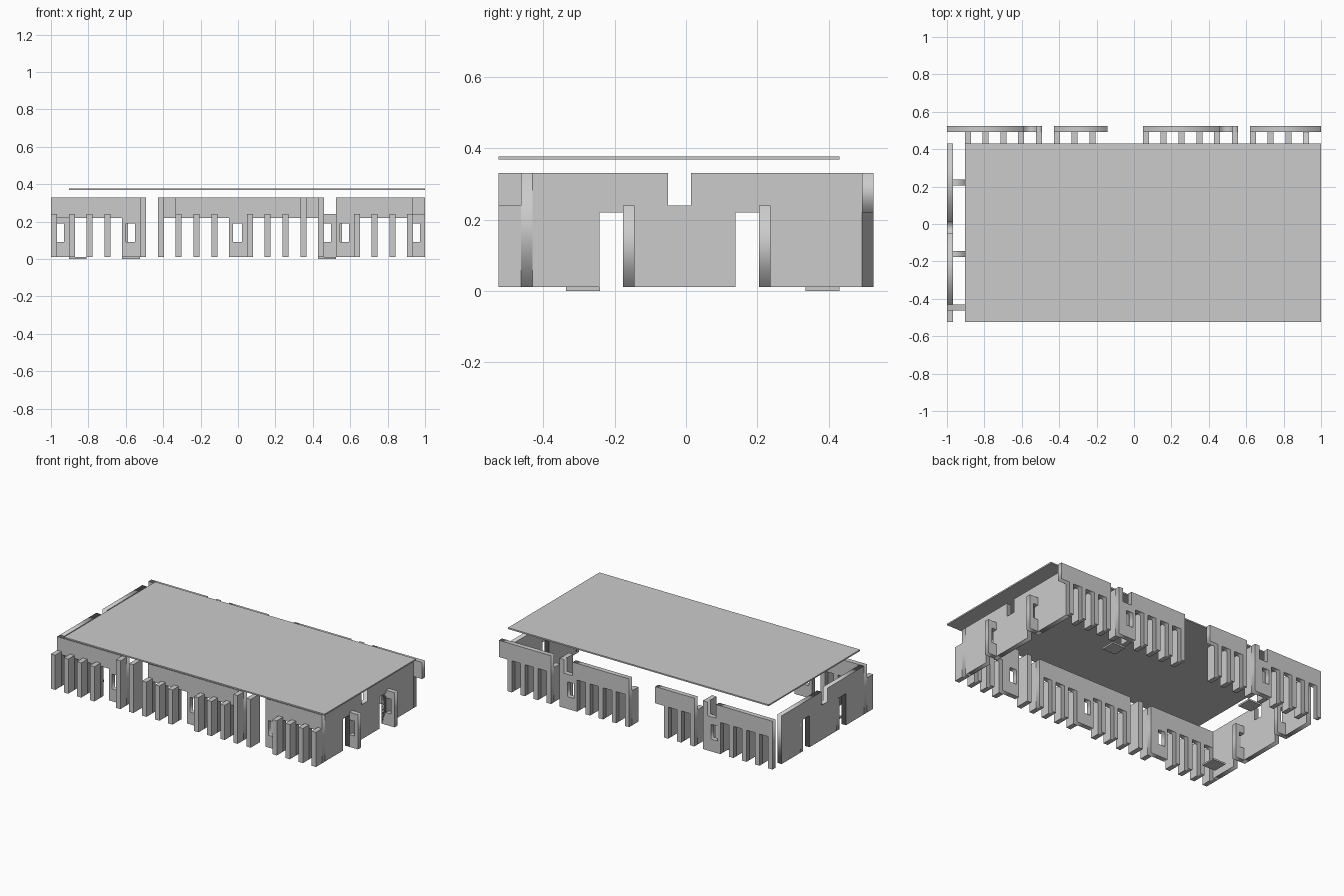
import bpy, bmesh
from mathutils import Matrix

if "Cube" in bpy.data.objects:
    bpy.data.objects.remove(bpy.data.objects["Cube"])

P = 2 / 21            # grid pitch shared by fins, openings and windows
W = 0.032             # wall and fin thickness
Z0, Z_OPEN, Z_FIN, Z_TOP = 0.011, 0.22, 0.24, 0.33


def gx(k):
    return -1 + P * k


def box(name, x, y, z):
    bm = bmesh.new()
    size = Matrix.Diagonal((x[1] - x[0], y[1] - y[0], z[1] - z[0], 1))
    mid = Matrix.Translation(((x[0] + x[1]) / 2, (y[0] + y[1]) / 2, (z[0] + z[1]) / 2))
    bmesh.ops.create_cube(bm, size=1, matrix=mid @ size)
    me = bpy.data.meshes.new(name)
    bm.to_mesh(me)
    bm.free()
    bpy.context.collection.objects.link(bpy.data.objects.new(name, me))


def rect(a, b, c, d):
    return [(a, c), (b, c), (b, d), (a, d)]


def window(a):
    return rect(a + 0.021, a + 0.069, 0.092, 0.19)


def panel(name, loops, axis, pos):
    """Upright panel: outline plus holes, running along an axis, from pos to pos + W."""
    cu = bpy.data.curves.new(name, 'CURVE')
    cu.dimensions = '2D'
    cu.fill_mode = 'BOTH'
    cu.extrude = W / 2
    for pts in loops:
        s = cu.splines.new('POLY')
        s.points.add(len(pts) - 1)
        for p, (u, v) in zip(s.points, pts):
            p.co = (u, v, 0, 1)
        s.use_cyclic_u = True
    tmp = bpy.data.objects.new(name + "_tmp", cu)
    bpy.context.collection.objects.link(tmp)
    dg = bpy.context.evaluated_depsgraph_get()
    me = bpy.data.meshes.new_from_object(tmp.evaluated_get(dg))
    bpy.data.objects.remove(tmp)
    bpy.data.curves.remove(cu)
    for v in me.vertices:
        u, h, w = v.co
        w += pos + W / 2
        v.co = (u, w, h) if axis == 'x' else (w, u, h)
    bm = bmesh.new()
    bm.from_mesh(me)
    bmesh.ops.remove_doubles(bm, verts=bm.verts, dist=1e-5)
    bmesh.ops.recalc_face_normals(bm, faces=bm.faces)
    bm.to_mesh(me)
    bm.free()
    me.name = name
    bpy.context.collection.objects.link(bpy.data.objects.new(name, me))


def outline(a, b, openings, notch=None):
    """Wall outline with doorways cut from below and one notch cut from above."""
    pts = [(a, Z0)]
    for c, d in openings:
        pts += [(c, Z0), (c, Z_OPEN), (d, Z_OPEN)]
        if d < b - 1e-4:
            pts.append((d, Z0))
    if not openings or openings[-1][1] < b - 1e-4:
        pts.append((b, Z0))
    pts.append((b, Z_TOP))
    if notch:
        c, d = notch
        pts += [(d, Z_TOP), (d, Z_FIN), (c, Z_FIN), (c, Z_TOP)]
    return pts + [(a, Z_TOP)]


def section(name, y, a, b, cells, solid=None, notched=False):
    """One stretch of facade with doorways in the listed grid cells."""
    notch = (gx(solid) + W, gx(solid + 1)) if notched else None
    loops = [outline(a, b, [(gx(k) + W, gx(k + 1)) for k in cells], notch)]
    if solid is not None:
        loops.append(window(gx(solid)))
    panel(name, loops, 'x', y)


def fins(name, y, low, tall):
    for k in low + tall:
        top = Z_TOP if k in tall else Z_FIN
        box(f"{name}_{k}", (gx(k), gx(k) + W), (y, y + P - W), (Z0, top))


YF, YB = -0.525, 0.525 - P   # outer fin faces of front and back facades

# front facade
yw = YF + P - W
section("front_wall_left", yw, gx(0), gx(5) + W, [0, 1, 2, 3], 4)
section("front_wall_middle", yw, gx(7), gx(14) + W, [7, 8, 9, 11, 12, 13], 10)
section("front_wall_right", yw, gx(16), gx(20) + W, [17, 18, 19], 16)
fins("front_fin", YF, [0, 1, 2, 3, 7, 8, 9, 11, 12, 13, 17, 18, 19, 20], [5, 14])
for k in (6, 15):
    box(f"front_post_{k}", (gx(k), gx(k) + W), (YF, YF + P), (Z0, Z_TOP))

# back facade
yw = YB + P - W
section("back_wall_a", yw, gx(0), gx(5) + W, [0, 1, 2, 3], 4, True)
section("back_wall_b", yw, gx(6), gx(9), [6, 7, 8])
section("back_wall_c", yw, gx(11), gx(16) + W, [11, 12, 13, 14], 15, True)
section("back_wall_d", yw, gx(17), gx(21), [17, 18, 19, 20])
fins("back_fin", YB, [1, 2, 3, 4, 6, 7, 8, 11, 12, 13, 14, 15, 17, 18, 19], [5, 16])

# side walls with window fins facing +x
for side, x, y_end in (("left", gx(0), YB), ("right", gx(20), YB + P - W)):
    panel(side + "_wall", [outline(YF + P, y_end, [(-0.242, -0.176), (0.139, 0.205)],
                                   (-0.05, 0.014))], 'y', x)
    for i, y in enumerate((-0.176, 0.205)):
        panel(f"{side}_window_fin_{i}", [rect(x, x + P, Z0, Z_FIN), window(x)], 'x', y)

# floor tiles and roof slab
for i, (k, y) in enumerate(((1, -0.336), (4, 0.335), (15, 0.335))):
    box(f"floor_tile_{i}", (gx(k), gx(k + 1)), (y, y + P), (0, Z0))
box("roof_slab", (gx(1), 1), (YF, YB), (0.368, 0.377))
